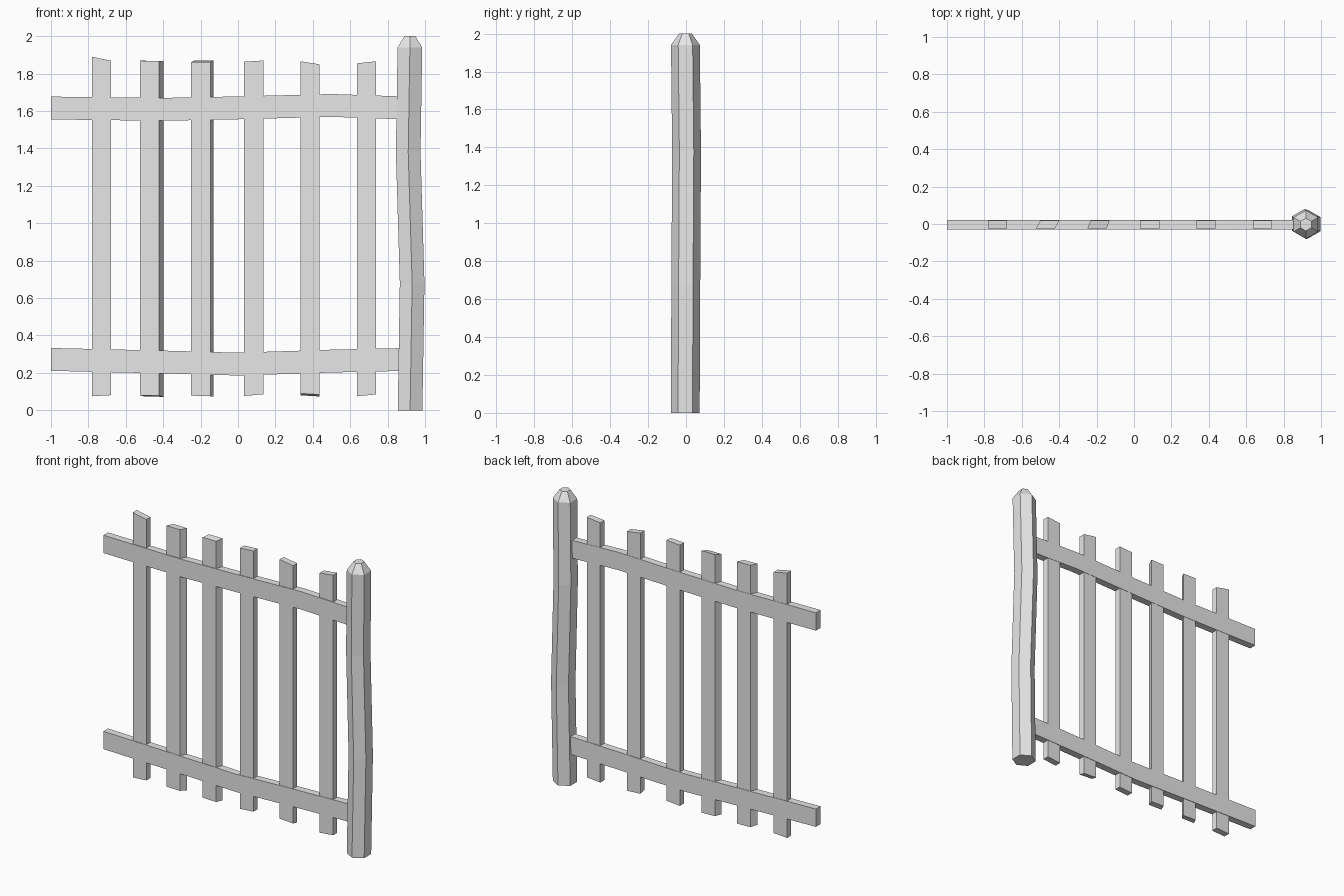
import bpy, bmesh
from math import sin, cos, pi

cube = bpy.data.objects.get("Cube")
if cube:
    bpy.data.objects.remove(cube, do_unlink=True)

grey = bpy.data.materials.new("plain grey")
grey.use_nodes = True
colour = (0.8, 0.8, 0.8, 1)
grey.diffuse_color = colour
grey.node_tree.nodes["Principled BSDF"].inputs["Base Color"].default_value = colour


def loft(name, rings):
    """Closed solid through matching rings of points."""
    bm = bmesh.new()
    loops = [[bm.verts.new(p) for p in ring] for ring in rings]
    n = len(loops[0])
    for a, b in zip(loops, loops[1:]):
        for i in range(n):
            j = (i + 1) % n
            bm.faces.new((a[i], a[j], b[j], b[i]))
    bm.faces.new(loops[0][::-1])
    bm.faces.new(loops[-1])
    bmesh.ops.recalc_face_normals(bm, faces=bm.faces)
    mesh = bpy.data.meshes.new(name)
    bm.to_mesh(mesh)
    bm.free()
    mesh.materials.append(grey)
    obj = bpy.data.objects.new(name, mesh)
    bpy.context.collection.objects.link(obj)


# Rails: gently wavy planks, given as (x, centre height)
def rail(name, path, front, back):
    h = 0.061
    loft(name, [[(x, front, z - h), (x, back, z - h), (x, back, z + h), (x, front, z + h)]
                for x, z in path])


rail("upper_rail", [(-1, 1.616), (-0.4, 1.609), (0, 1.617), (0.5, 1.63), (0.9, 1.616)], -0.029, 0.021)
rail("lower_rail", [(-1, 0.272), (-0.4, 0.258), (0, 0.247), (0.5, 0.263), (0.9, 0.272)], -0.028, 0.022)


# Pickets: left x, sideways skew, then (left, right, back rise) of bottom and top cuts
def picket(name, x, skew, bottom, top):
    def ring(cut):
        left, right, rise = cut
        f, b, w = -0.025, 0.019, 0.102
        return [(x, f, left), (x + w, f, right),
                (x + w + skew, b, right + rise), (x + skew, b, left + rise)]
    loft(name, [ring(bottom), ring(top)])


pickets = [
    (-0.78, 0, (0.075, 0.081, 0), (1.89, 1.869, 0)),
    (-0.525, 0.024, (0.08, 0.078, -0.006), (1.869, 1.867, 0)),
    (-0.25, 0.018, (0.078, 0.075, 0), (1.862, 1.862, 0.008)),
    (0.033, 0, (0.077, 0.085, 0), (1.864, 1.87, 0)),
    (0.333, 0, (0.09, 0.084, -0.01), (1.866, 1.85, 0)),
    (0.637, 0, (0.075, 0.085, 0), (1.855, 1.866, 0)),
]
for i, data in enumerate(pickets):
    picket(f"picket_{i + 1}", *data)


# Post: bent hexagonal trunk with a blunt tapered cap
def hexagon(x, y, z, r):
    return [(x + r * sin(k * pi / 3), y + r * cos(k * pi / 3), z) for k in range(6)]


loft("post", [hexagon(*s) for s in [
    (0.92, -0.004, 0, 0.076),
    (0.931, -0.001, 0.68, 0.076),
    (0.91, 0.003, 1.38, 0.076),
    (0.919, -0.003, 1.94, 0.076),
    (0.919, -0.003, 2, 0.034)]])
